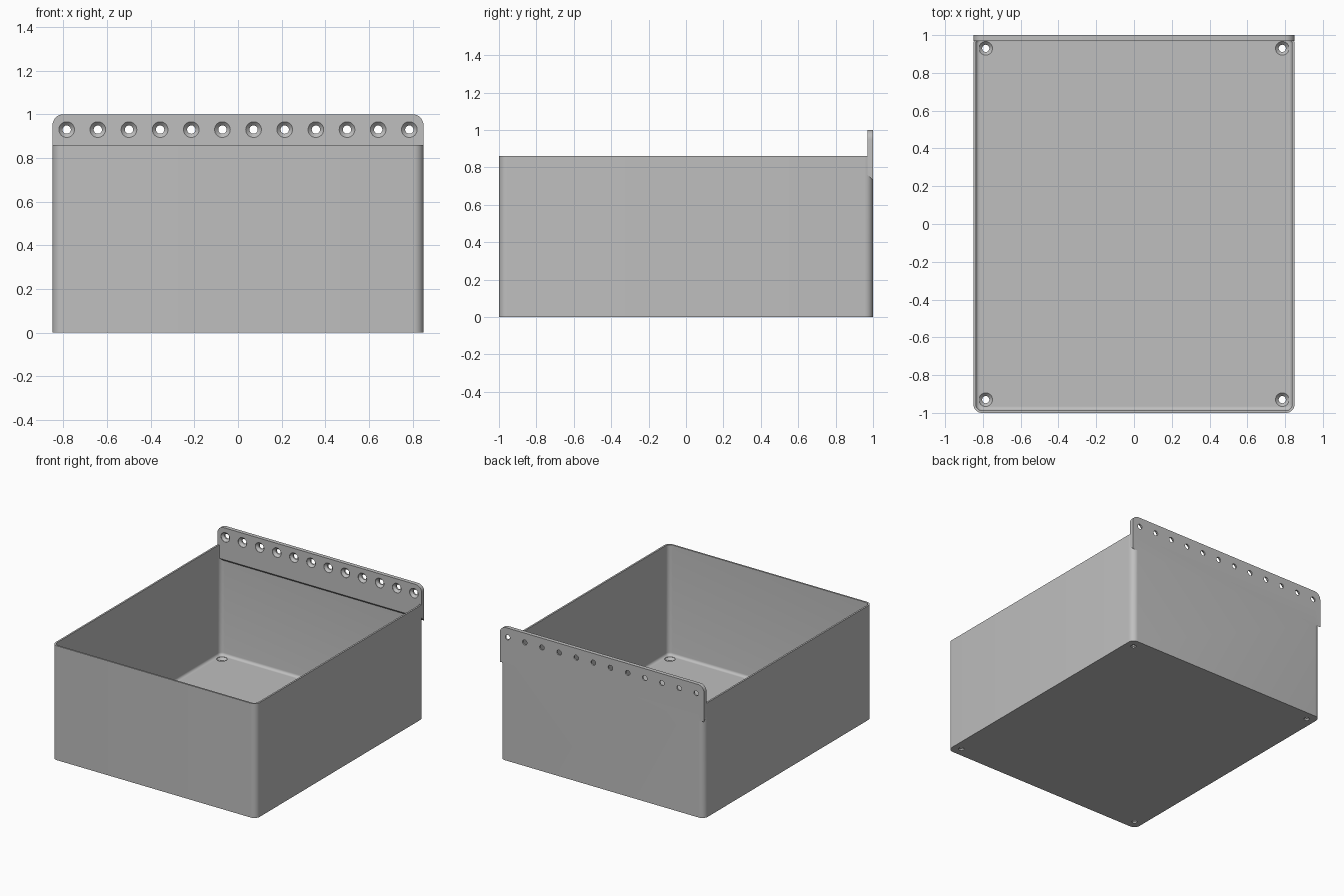
import bpy, bmesh, math
from mathutils import Vector

cube = bpy.data.objects.get("Cube")
if cube:
    bpy.data.objects.remove(cube)

W, D, H = 0.85, 1.0, 0.86        # half width, half depth, wall height
WALL, FLOOR, CORNER = 0.013, 0.03, 0.045
PLATE_Y = 0.97                   # inner face of the mounting plate

grey = bpy.data.materials.new("plain_grey")
grey.use_nodes = True
colour = (0.52, 0.52, 0.52, 1)
grey.diffuse_color = colour
bsdf = next(n for n in grey.node_tree.nodes if n.type == 'BSDF_PRINCIPLED')
bsdf.inputs["Base Color"].default_value = colour


def arc(cx, cy, r, start, steps=8):
    """Quarter circle of 2D points."""
    angles = [start + math.pi / 2 * i / steps for i in range(steps + 1)]
    return [(cx + r * math.cos(a), cy + r * math.sin(a)) for a in angles]


def rounded_ring(w, d, r, z):
    """Rounded rectangle at height z."""
    pts = []
    for k, (sx, sy) in enumerate([(1, 1), (-1, 1), (-1, -1), (1, -1)]):
        pts += arc(sx * (w - r), sy * (d - r), r, k * math.pi / 2)
    return [Vector((x, y, z)) for x, y in pts]


def loft(name, rings):
    """Closed solid through rings with equal point counts."""
    bm = bmesh.new()
    loops = [[bm.verts.new(p) for p in ring] for ring in rings]
    n = len(loops[0])
    for a, b in zip(loops, loops[1:]):
        for i in range(n):
            j = (i + 1) % n
            bm.faces.new((a[i], a[j], b[j], b[i]))
    bm.faces.new(loops[0])
    bm.faces.new(loops[-1])
    bmesh.ops.recalc_face_normals(bm, faces=bm.faces)
    mesh = bpy.data.meshes.new(name)
    bm.to_mesh(mesh)
    bm.free()
    mesh.materials.append(grey)
    obj = bpy.data.objects.new(name, mesh)
    bpy.context.collection.objects.link(obj)
    return obj


def combine(target, other, operation):
    """Apply a boolean and drop the helper."""
    mod = target.modifiers.new("combine", 'BOOLEAN')
    mod.operation = operation
    mod.solver = 'EXACT'
    mod.object = other
    bpy.context.view_layer.objects.active = target
    bpy.ops.object.modifier_apply(modifier=mod.name)
    bpy.data.objects.remove(other)


def countersink(target, place):
    """Cut a countersunk screw hole; place maps (u, v, depth) to a point."""
    profile = [(0.036, -0.01), (0.036, 0.002), (0.019, 0.019), (0.019, 0.05)]
    rings = [[place(r * math.cos(i * math.tau / 32), r * math.sin(i * math.tau / 32), t)
              for i in range(32)] for r, t in profile]
    combine(target, loft("hole_cutter", rings), 'DIFFERENCE')


# Box shell, with a filleted cavity floor
box = loft("storage_bin", [rounded_ring(W, D, CORNER, z) for z in (0, H)])
fillet = 0.02
cavity = []
for i in range(6):
    a = math.pi / 2 * i / 5
    inset = WALL + fillet * (1 - math.sin(a))
    cavity.append(rounded_ring(W - inset, D - inset, CORNER - inset,
                               FLOOR + fillet * (1 - math.cos(a))))
cavity.append(rounded_ring(W - WALL, D - WALL, CORNER - WALL, H + 0.1))
combine(box, loft("cavity_cutter", cavity), 'DIFFERENCE')

# Mounting plate: rounded top corners, sloped lower edge
top = arc(W - 0.05, 0.95, 0.05, 0) + arc(-W + 0.05, 0.95, 0.05, math.pi / 2)
plate = loft("mounting_plate", [
    [Vector((x, y, z)) for x, z in [(-W, low), (W, low)] + top]
    for y, low in ((PLATE_Y, 0.76), (D, 0.73))])
combine(box, plate, 'UNION')

# Row of screw holes in the plate
for i in range(12):
    x = -0.785 + 1.57 * i / 11
    countersink(box, lambda u, v, t: Vector((x + u, PLATE_Y + t, 0.93 + v)))

# Screw holes in the floor corners
for x in (-0.785, 0.785):
    for y in (-0.93, 0.93):
        countersink(box, lambda u, v, t: Vector((x + u, y + v, FLOOR - t)))

bpy.ops.object.select_all(action='DESELECT')
box.select_set(True)
bpy.context.view_layer.objects.active = box
bpy.ops.object.shade_smooth_by_angle(angle=math.radians(30))
